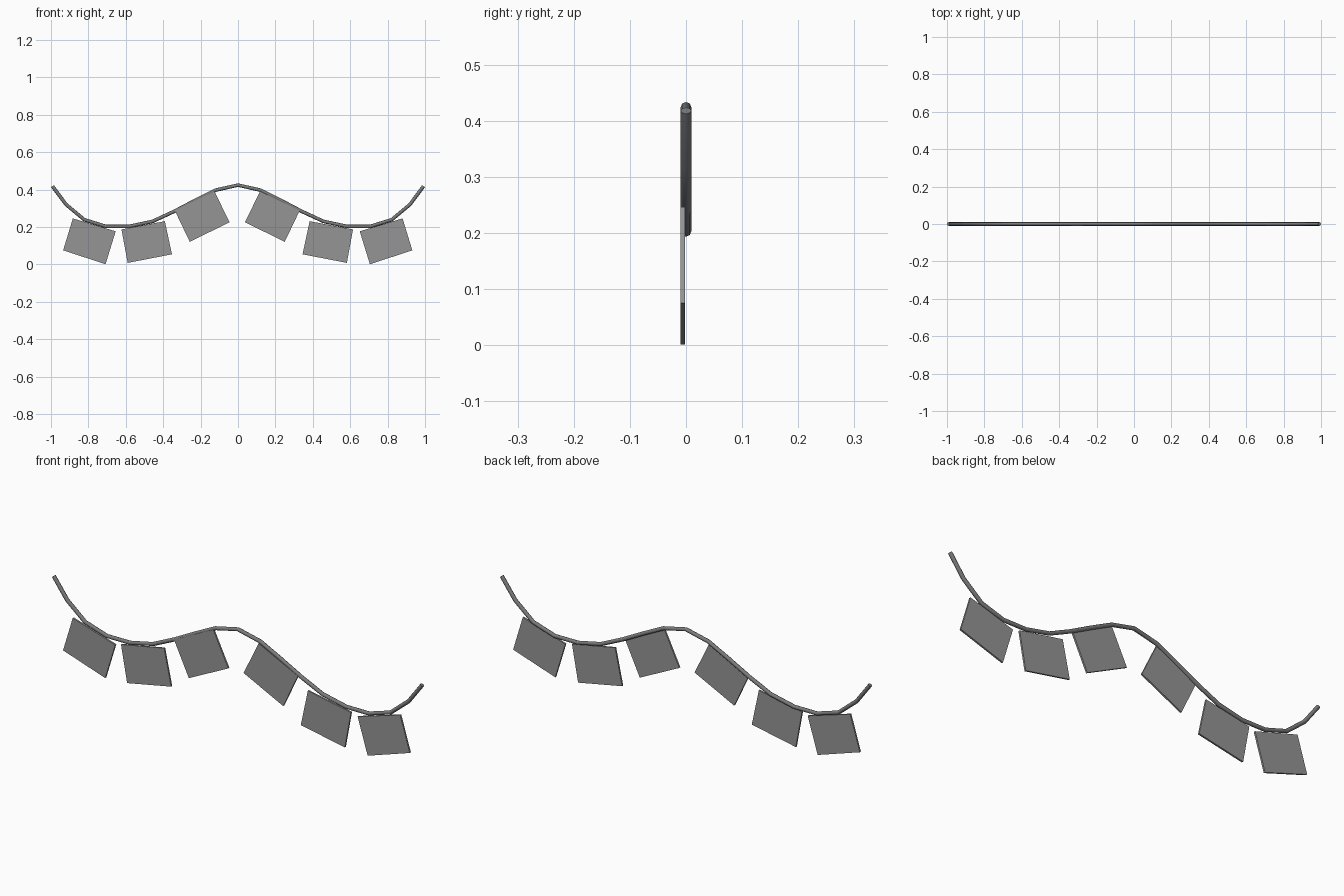
import bpy, bmesh
from mathutils import Vector

if "Cube" in bpy.data.objects:
    bpy.data.objects.remove(bpy.data.objects["Cube"])

# Half of the rope's centre line, from the middle peak to the right end (x, z)
HALF = [(0, .424), (.12, .397), (.23, .342), (.34, .284), (.457, .23),
        (.583, .203), (.706, .203), (.822, .239), (.919, .32), (.992, .418)]
# Flag corners on the right half (x, z)
FLAGS = [[(.118, .391), (.33, .288), (.25, .121), (.037, .225)],
         [(.383, .231), (.615, .187), (.582, .008), (.345, .054)],
         [(.651, .177), (.88, .246), (.932, .075), (.705, .001)]]
LEFT_SHIFT = [-.008, -.008, -.003]


def material(name, v):
    m = bpy.data.materials.new(name)
    m.diffuse_color = (v, v, v, 1)
    m.use_nodes = True
    m.node_tree.nodes["Principled BSDF"].inputs["Base Color"].default_value = m.diffuse_color
    return m


rope_mat = material("rope_grey", .2)
flag_mat = material("flag_grey", .3)

# Rope
path = [(-x, z) for x, z in HALF[:0:-1]] + HALF
cu = bpy.data.curves.new("rope", 'CURVE')
cu.dimensions = '3D'
cu.bevel_depth = .0095
cu.bevel_resolution = 2
cu.use_fill_caps = True
sp = cu.splines.new('POLY')
sp.points.add(len(path) - 1)
for p, (x, z) in zip(sp.points, path):
    p.co = (x, 0, z, 1)
cu.materials.append(rope_mat)
rope = bpy.data.objects.new("rope", cu)
bpy.context.collection.objects.link(rope)
bpy.context.view_layer.objects.active = rope
rope.select_set(True)
bpy.ops.object.convert(target='MESH')


# Flags: thin square panels hanging from the rope
def flag(name, corners, side, shift=0):
    bm = bmesh.new()
    face = bm.faces.new([bm.verts.new((x * side + shift, -.010, z)) for x, z in corners])
    ext = bmesh.ops.extrude_face_region(bm, geom=[face])
    verts = [g for g in ext["geom"] if isinstance(g, bmesh.types.BMVert)]
    bmesh.ops.translate(bm, verts=verts, vec=Vector((0, .0085, 0)))
    # the extrude keeps the start face, so both sides stay closed
    bmesh.ops.recalc_face_normals(bm, faces=bm.faces)
    me = bpy.data.meshes.new(name)
    bm.to_mesh(me)
    bm.free()
    me.materials.append(flag_mat)
    bpy.context.collection.objects.link(bpy.data.objects.new(name, me))


for i, c in enumerate(FLAGS):
    flag(f"flag_right_{i + 1}", c, 1)
    flag(f"flag_left_{i + 1}", c, -1, LEFT_SHIFT[i])
